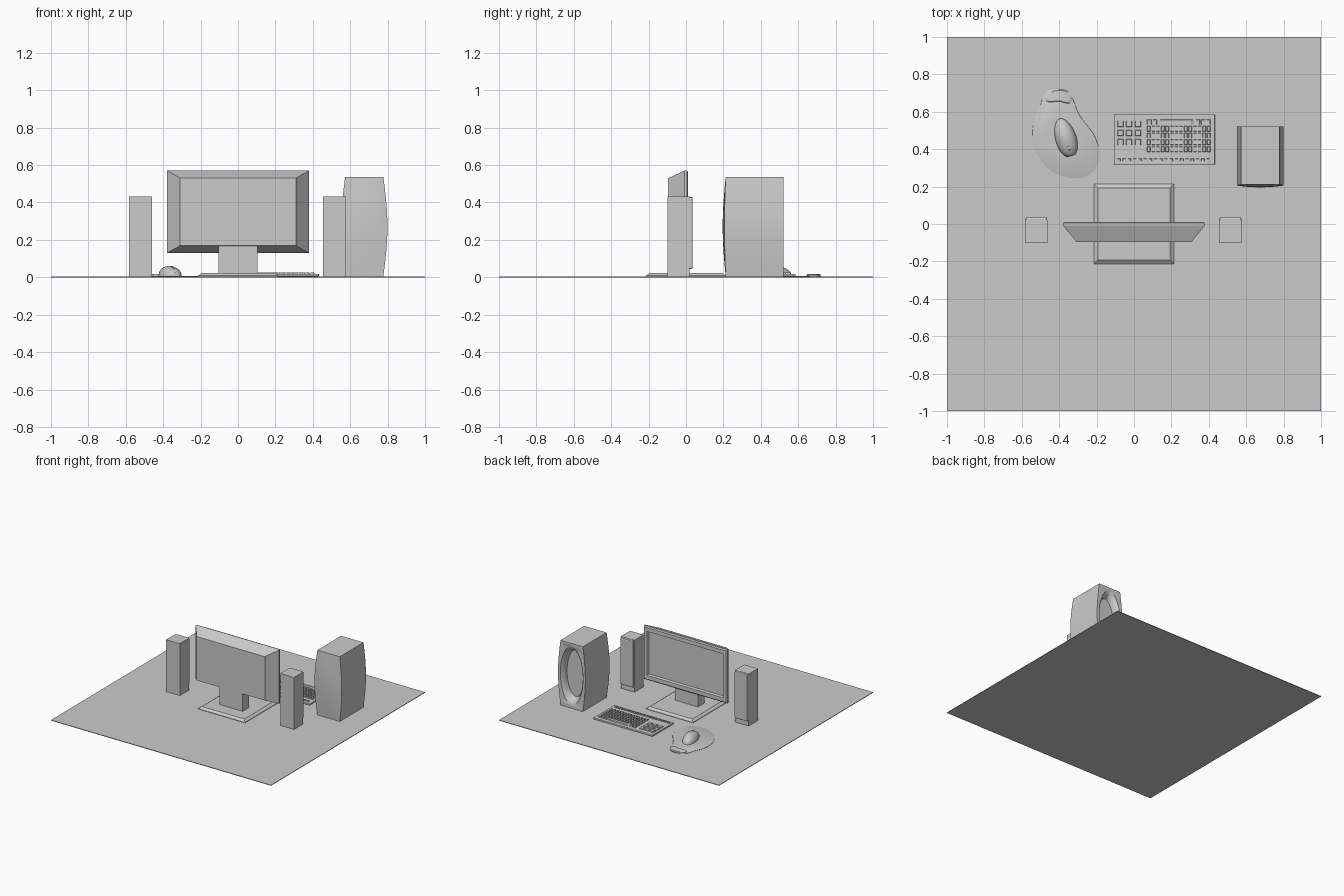
import bpy, bmesh
from math import sin, cos, pi, radians
from mathutils import Matrix, Vector

old = bpy.data.objects.get("Cube")
if old:
    bpy.data.objects.remove(old, do_unlink=True)

grey = bpy.data.materials.new("plain_grey")
grey.use_nodes = True
tone = (0.6, 0.6, 0.6, 1)
grey.diffuse_color = tone
grey.node_tree.nodes["Principled BSDF"].inputs["Base Color"].default_value = tone
FLOOR = 0.005


def finish(name, bm, smooth=False):
    bmesh.ops.recalc_face_normals(bm, faces=bm.faces)
    mesh = bpy.data.meshes.new(name)
    bm.to_mesh(mesh)
    bm.free()
    mesh.materials.append(grey)
    obj = bpy.data.objects.new(name, mesh)
    bpy.context.collection.objects.link(obj)
    if smooth:
        bpy.ops.object.select_all(action='DESELECT')
        obj.select_set(True)
        bpy.context.view_layer.objects.active = obj
        bpy.ops.object.shade_smooth_by_angle(angle=radians(35))
    return obj


def add_box(bm, x, y, z):
    """Box between (low, high) pairs."""
    mid = [(a + b) / 2 for a, b in (x, y, z)]
    size = [b - a for a, b in (x, y, z)]
    m = Matrix.Translation(mid) @ Matrix.Diagonal((*size, 1))
    return bmesh.ops.create_cube(bm, size=1, matrix=m)["verts"]


def box(name, x, y, z, bevel=0):
    bm = bmesh.new()
    add_box(bm, x, y, z)
    if bevel:
        bmesh.ops.bevel(bm, geom=bm.edges[:], offset=bevel, segments=2,
                        affect='EDGES', profile=0.5)
    return finish(name, bm)


def loft(bm, rings, cap_start=True, cap_end=True):
    """Skin a list of closed rings of points."""
    loops = [[bm.verts.new(p) for p in ring] for ring in rings]
    n = len(loops[0])
    for a, b in zip(loops, loops[1:]):
        for i in range(n):
            j = (i + 1) % n
            bm.faces.new((a[i], a[j], b[j], b[i]))
    if cap_start:
        bm.faces.new(loops[0])
    if cap_end:
        bm.faces.new(loops[-1])


def rounded(points, steps=5):
    """Closed smooth curve through a few plan points."""
    out, n = [], len(points)
    for i in range(n):
        a, b, c, d = (Vector(points[(i + k) % n]) for k in (-1, 0, 1, 2))
        for s in range(steps):
            t = s / steps
            out.append(0.5 * (2 * b + (c - a) * t + (2 * a - 5 * b + 4 * c - d) * t * t
                              + (3 * b - a - 3 * c + d) * t ** 3))
    return out


def pad(name, points, top, inset):
    """Flat pad with a softened upper edge."""
    plan = rounded(points)
    mid = sum(plan, Vector((0, 0))) / len(plan)
    rings = []
    for z, k in ((FLOOR, 1), (FLOOR + (top - FLOOR) * 0.6, 1), (top, 1 - inset)):
        rings.append([(*(mid + (p - mid) * k), z) for p in plan])
    bm = bmesh.new()
    loft(bm, rings)
    return finish(name, bm, True)


# Ground sheet
box("floor_sheet", (-1, 1), (-1, 1), (0, FLOOR))

# Monitor: tapered back shell, bezel and recessed screen
def frame(w, low, high, y):
    return [(-w, y, low), (w, y, low), (w, y, high), (-w, y, high)]

bm = bmesh.new()
loft(bm, [frame(0.31, 0.17, 0.53, -0.095), frame(0.32, 0.163, 0.537, -0.08),
          frame(0.38, 0.13, 0.57, -0.008), frame(0.38, 0.13, 0.57, 0.005),
          frame(0.372, 0.138, 0.562, 0.012), frame(0.345, 0.17, 0.53, 0.012),
          frame(0.338, 0.177, 0.523, -0.003)])
finish("monitor_shell", bm)

# Stand
box("monitor_neck", (-0.105, 0.105), (-0.09, -0.005), (0.02, 0.172))
bm = bmesh.new()
loft(bm, [[(x * w, y * w, z) for x, y in ((-1, -1), (1, -1), (1, 1), (-1, 1))]
          for w, z in ((0.213, FLOOR), (0.213, 0.009), (0.193, 0.024))])
finish("monitor_base", bm)

# Pair of small speakers with raised grilles
for side, cx in (("left", 0.516), ("right", -0.522)):
    box(side + "_speaker_body", (cx - 0.062, cx + 0.062), (-0.098, 0.02), (FLOOR, 0.432))
    box(side + "_speaker_grille", (cx - 0.058, cx + 0.058), (0.01, 0.036), (0.045, 0.43), 0.008)

# Large speaker: bulging cabinet with an oval horn sunk into its face
CX, TOP, LEVELS, ARC = 0.675, 0.537, 16, 8
rings = []
for i in range(LEVELS + 1):
    t = i / LEVELS
    bulge = sin(pi * t)
    half = 0.102 + 0.022 * bulge
    ring = [(CX + half, 0.52), (CX - half, 0.52)]
    for k in range(ARC + 1):
        u = -1 + 2 * k / ARC
        ring.append((CX + half * u, 0.212 - 0.016 * bulge * (1 - 0.6 * u * u)))
    rings.append([(x, y, FLOOR + (TOP - FLOOR) * t) for x, y in ring])
bm = bmesh.new()
loft(bm, rings)
cabinet = finish("large_speaker_cabinet", bm, True)

bm = bmesh.new()
rings = []
for rx, rz, y in ((0.11, 0.25, 0.54), (0.103, 0.237, 0.52), (0.092, 0.215, 0.507),
                  (0.084, 0.198, 0.488), (0.08, 0.19, 0.465)):
    rings.append([(CX + rx * cos(a * pi / 24), y, 0.272 + rz * sin(a * pi / 24)) for a in range(48)])
loft(bm, rings)
cutter = finish("horn_cutter", bm)
cutter.hide_render = True
cut = cabinet.modifiers.new("horn", 'BOOLEAN')
cut.operation, cut.object, cut.solver = 'DIFFERENCE', cutter, 'EXACT'
bpy.ops.object.select_all(action='DESELECT')
cabinet.select_set(True)
bpy.context.view_layer.objects.active = cabinet
bpy.ops.object.modifier_apply(modifier=cut.name)
bpy.ops.object.shade_smooth_by_angle(angle=radians(35))
bpy.data.objects.remove(cutter, do_unlink=True)

# Keyboard tray and keys
box("keyboard_tray", (-0.107, 0.432), (0.315, 0.585), (FLOOR, 0.019), 0.003)
bm = bmesh.new()


def key_block(x0, x1, y0, y1, cols, rows, gap=0.006):
    dx, dy = (x1 - x0) / cols, (y1 - y0) / rows
    for c in range(cols):
        for r in range(rows):
            x, y = x0 + c * dx, y0 + r * dy
            verts = add_box(bm, (x, x + dx - gap), (y, y + dy - gap), (0.015, 0.027))
            mid = Vector((x + (dx - gap) / 2, y + (dy - gap) / 2, 0))
            for v in verts:
                if v.co.z > 0.02:
                    v.co.xy = mid.xy + (v.co.xy - mid.xy) * 0.8


key_block(0.07, 0.415, 0.385, 0.53, 14, 4)
key_block(0.07, 0.13, 0.53, 0.565, 2, 1)
key_block(0.13, 0.33, 0.53, 0.565, 1, 1)
key_block(0.33, 0.415, 0.53, 0.565, 3, 1)
key_block(-0.09, 0.05, 0.42, 0.565, 3, 3, 0.012)
key_block(-0.09, 0.415, 0.335, 0.36, 18, 1, 0.01)
finish("keyboard_keys", bm)

# Mouse mat and wrist rest
pad("mouse_mat", [(-0.33, 0.245), (-0.23, 0.27), (-0.185, 0.36), (-0.21, 0.47), (-0.29, 0.58),
                  (-0.335, 0.68), (-0.4, 0.72), (-0.47, 0.705), (-0.505, 0.62), (-0.54, 0.52),
                  (-0.53, 0.4), (-0.45, 0.29)], 0.008, 0.01)
pad("wrist_rest", [(-0.475, 0.67), (-0.45, 0.708), (-0.4, 0.72), (-0.35, 0.707), (-0.333, 0.675),
                   (-0.345, 0.645), (-0.4, 0.655), (-0.455, 0.652)], 0.017, 0.12)

# Mouse: domed body, blunt at the button end
turn = Matrix.Translation((-0.365, 0.46, 0.007)) @ Matrix.Rotation(radians(17), 4, 'Z')
bm = bmesh.new()
bmesh.ops.create_uvsphere(bm, u_segments=32, v_segments=16, radius=1)
bmesh.ops.bisect_plane(bm, geom=bm.verts[:] + bm.edges[:] + bm.faces[:], plane_co=(0, 0, 0),
                       plane_no=(0, 0, 1), clear_inner=True)
for v in bm.verts:
    x, y, z = v.co
    v.co = (x * 0.056 * (1 - 0.08 * y), max(y * 0.108, -0.1), z * 0.054 * (1 + 0.08 * y))
bm.transform(turn)
finish("mouse_body", bm, True)

# Scroll wheel
bm = bmesh.new()
bmesh.ops.create_cone(bm, cap_ends=True, segments=16, radius1=0.014, radius2=0.014, depth=0.01,
                      matrix=turn @ Matrix.Translation((0, -0.055, 0.036)) @ Matrix.Rotation(pi / 2, 4, 'Y'))
finish("mouse_wheel", bm, True)
